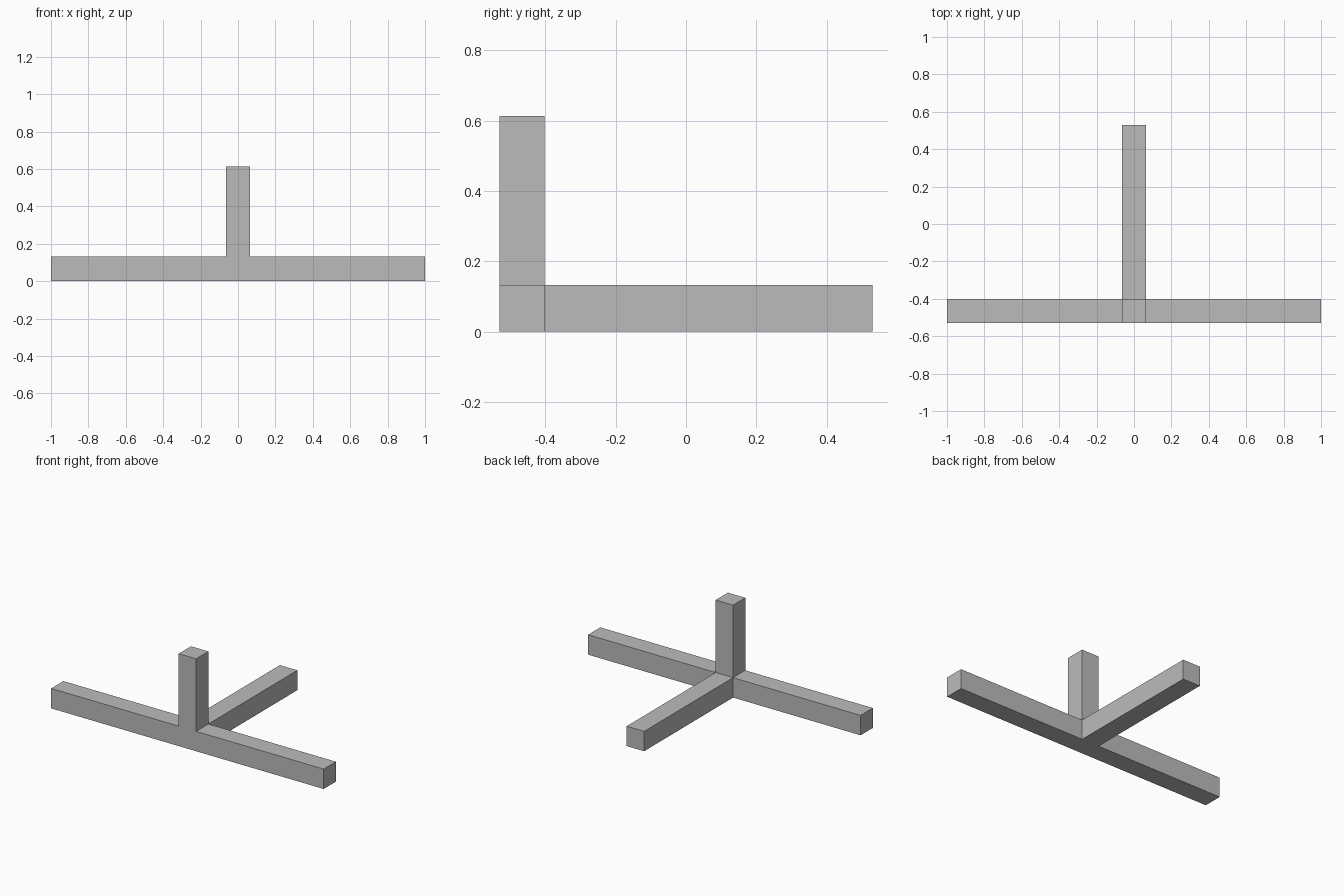
import bpy
import bmesh
from mathutils import Matrix, Vector

cube = bpy.data.objects.get("Cube")
if cube:
    bpy.data.objects.remove(cube, do_unlink=True)

# Beam section and outer extents
WIDTH = 0.128
HEIGHT = 0.132
FRONT, BACK = -0.53, 0.53
TOP = 0.613

grey = bpy.data.materials.new("plain_grey")
grey.use_nodes = True
grey.diffuse_color = (0.5, 0.5, 0.5, 1)
grey.node_tree.nodes["Principled BSDF"].inputs["Base Color"].default_value = grey.diffuse_color


def extrude_arm(bm, direction, length):
    """Pull the hub face that looks along direction out into an arm."""
    direction = Vector(direction)
    bm.normal_update()
    face = max(bm.faces, key=lambda f: f.normal.dot(direction))
    cap = bmesh.ops.extrude_discrete_faces(bm, faces=[face])["faces"][0]
    bmesh.ops.translate(bm, verts=cap.verts, vec=direction * length)


# Hub block where the three beams meet
bm = bmesh.new()
hub = Matrix.Translation((0, FRONT + WIDTH / 2, HEIGHT / 2)) @ Matrix.Diagonal((WIDTH, WIDTH, HEIGHT, 1))
bmesh.ops.create_cube(bm, size=1, matrix=hub)

# Left and right crossbar, rear beam and upright post
for side in (-1, 1):
    extrude_arm(bm, (side, 0, 0), 1 - WIDTH / 2)
extrude_arm(bm, (0, 1, 0), BACK - FRONT - WIDTH)
# The post grows from the hub top, the upward face nearest the hub centre
bm.normal_update()
hub_centre = Vector((0, FRONT + WIDTH / 2, HEIGHT))
hub_top = min((f for f in bm.faces if f.normal.z > 0.9),
              key=lambda f: (f.calc_center_median() - hub_centre).length)
cap = bmesh.ops.extrude_discrete_faces(bm, faces=[hub_top])["faces"][0]
bmesh.ops.translate(bm, verts=cap.verts, vec=(0, 0, TOP - HEIGHT))

# Clean flat surfaces
bmesh.ops.dissolve_limit(bm, angle_limit=0.01, verts=bm.verts, edges=bm.edges)
bmesh.ops.recalc_face_normals(bm, faces=bm.faces)

mesh = bpy.data.meshes.new("beam_corner_frame")
bm.to_mesh(mesh)
bm.free()
mesh.materials.append(grey)
frame = bpy.data.objects.new("beam_corner_frame", mesh)
bpy.context.collection.objects.link(frame)
